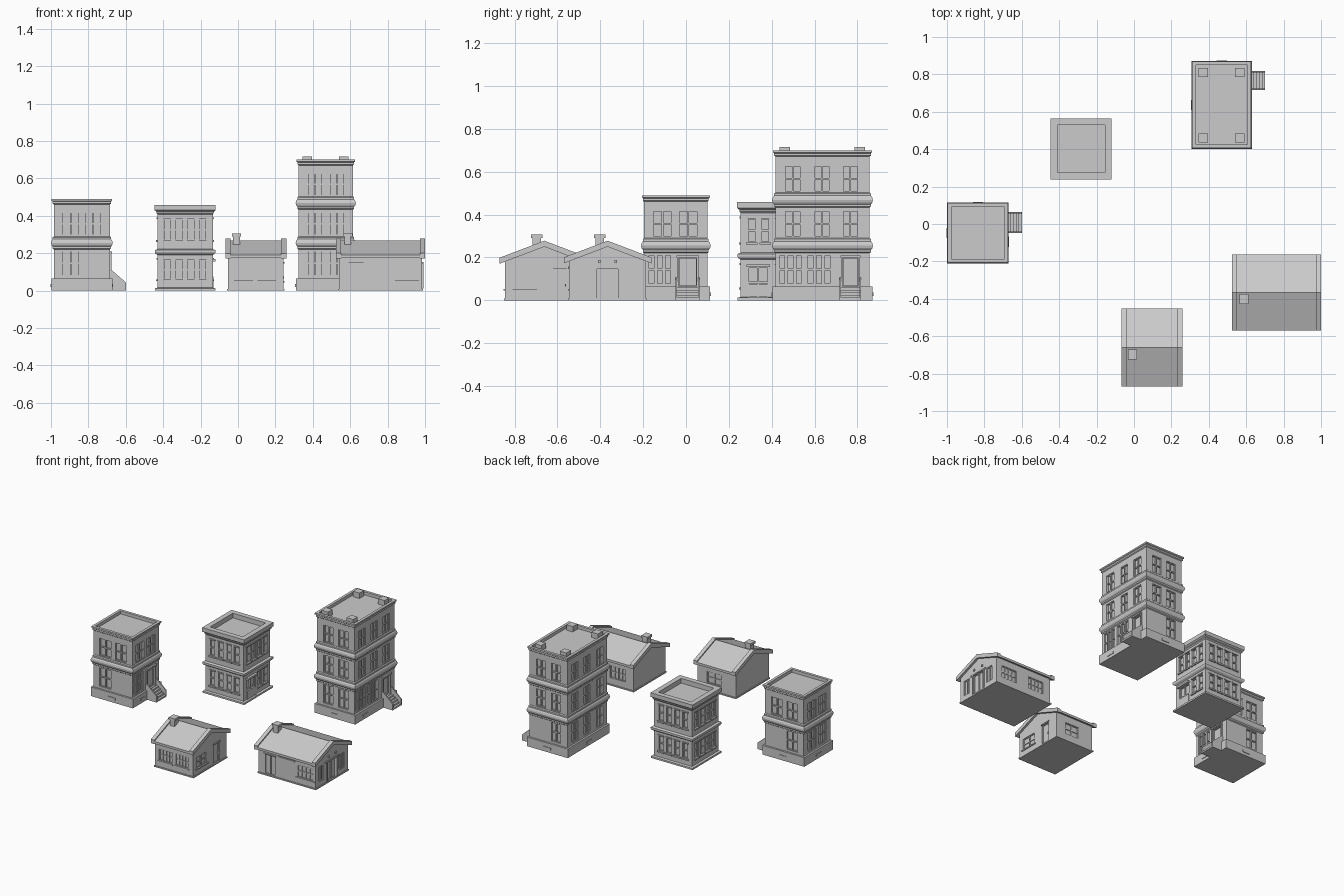
import bpy, bmesh

if "Cube" in bpy.data.objects:
    bpy.data.objects.remove(bpy.data.objects["Cube"])


def finish(name, bm):
    bmesh.ops.recalc_face_normals(bm, faces=bm.faces)
    me = bpy.data.meshes.new(name)
    bm.to_mesh(me)
    bm.free()
    ob = bpy.data.objects.new(name, me)
    bpy.context.collection.objects.link(ob)
    return ob


def bridge(bm, rings):
    """Join equal rings of points into a closed solid."""
    vs = [[bm.verts.new(p) for p in r] for r in rings]
    n = len(vs[0])
    for a, b in zip(vs, vs[1:]):
        for i in range(n):
            j = (i + 1) % n
            bm.faces.new((a[i], a[j], b[j], b[i]))
    bm.faces.new(vs[0][::-1])
    bm.faces.new(vs[-1])


def boxes(name, items):
    bm = bmesh.new()
    for x0, x1, y0, y1, z0, z1 in items:
        bridge(bm, [[(x0, y0, z), (x1, y0, z), (x1, y1, z), (x0, y1, z)] for z in (z0, z1)])
    return finish(name, bm)


def prism(name, profile, axis, spans):
    bm = bmesh.new()
    for a, b in spans:
        bridge(bm, [[(c, u, z) if axis == 'x' else (u, c, z) for u, z in profile] for c in (a, b)])
    return finish(name, bm)


def tower(name, r, profile):
    """Stack rectangular rings; profile holds (outward offset, height)."""
    x0, x1, y0, y1 = r
    bm = bmesh.new()
    bridge(bm, [[(x0 - o, y0 - o, z), (x1 + o, y0 - o, z), (x1 + o, y1 + o, z), (x0 - o, y1 + o, z)]
                for o, z in profile])
    return finish(name, bm)


def panel(r, side, u0, u1, z0, z1, d0, d1):
    """Box on a wall, d measured outward from the wall face."""
    x0, x1, y0, y1 = r
    return {'front': (u0, u1, y0 - d1, y0 - d0, z0, z1),
            'back': (u0, u1, y1 + d0, y1 + d1, z0, z1),
            'left': (x0 - d1, x0 - d0, u0, u1, z0, z1),
            'right': (x1 + d0, x1 + d1, u0, u1, z0, z1)}[side]


def openings(body, name, r, wins, depth=0.012, sill=0.0):
    """Cut recesses; each is (side, u0, u1, z0, z1, columns, rows)."""
    cut, trim = [], []
    t = 0.004
    for s, u0, u1, z0, z1, cols, rows in wins:
        cut.append(panel(r, s, u0, u1, z0, z1, -depth, 0.03))
        for i in range(cols + 1):
            c = u0 + (u1 - u0) * i / cols
            trim.append(panel(r, s, max(u0, c - t), min(u1, c + t), z0, z1, -depth - .002, -0.003))
        for i in range(rows + 1):
            c = z0 + (z1 - z0) * i / rows
            trim.append(panel(r, s, u0, u1, max(z0, c - t), min(z1, c + t), -depth - .002, -0.004))
        if sill:
            trim.append(panel(r, s, u0 - .006, u1 + .006, z0 - .01, z0, -.002, sill))
            trim.append(panel(r, s, u0 - .004, u1 + .004, z1, z1 + .008, -.002, sill * .7))
    cutter = boxes(name + "_cutter", cut)
    m = body.modifiers.new("openings", 'BOOLEAN')
    m.operation, m.object, m.solver = 'DIFFERENCE', cutter, 'EXACT'
    dg = bpy.context.evaluated_depsgraph_get()
    me = bpy.data.meshes.new_from_object(body.evaluated_get(dg))
    body.modifiers.clear()
    body.data = me
    bpy.data.objects.remove(cutter)
    boxes(name + "_window_frames", trim)


def stoop(name, x, length, y0, y1):
    """Entrance stairs with sloped side walls."""
    n = 5
    boxes(name + "_steps", [(x - .02, x + length * (n - i) / n, y0, y1, .012 * i, .012 * (i + 1))
                            for i in range(n)])
    side = [(x - .02, 0), (x + length, 0), (x + length, .043), (x, .107), (x - .02, .107)]
    prism(name + "_stair_walls", side, 'y', [(y0, y0 + .008), (y1 - .008, y1)])


def band(z):
    """Rounded moulding between storeys."""
    return [(0, z - .035), (.006, z - .03), (.006, z - .02), (.012, z - .012), (.015, z),
            (.012, z + .012), (.006, z + .02), (.006, z + .03), (0, z + .035)]


def apartment(name, r, floors, across, along, triples, door, top):
    """Town block: plinth, bands, parapet, windows, door."""
    prof = [(.013, 0), (.013, .064), (0, .064)]
    for k in range(1, floors):
        prof += band(.255 + .213 * (k - 1))
    prof += [(0, top - .03), (.006, top - .025), (.006, top - .014), (.011, top - .01), (.011, top),
             (-.008, top), (-.008, top - .022)]
    body = tower(name + "_walls", r, prof)
    w = []
    for k in range(floors):
        z0, z1 = (.08, .212) if k == 0 else (.297 + .21 * (k - 1), .418 + .21 * (k - 1))
        for i, u in enumerate(across):
            w.append(('front', *u, z0, z1, 2, 2)) if k or i == 0 or floors > 2 else None
            w.append(('back', *u, z0, z1, 2, 2)) if k or i == 0 else None
        for u in along:
            w.append(('left', *u, z0, z1, 2, 2))
            w.append(('right', *u, z0, z1, 2, 2)) if k else None
    for a, b in triples:
        s = (b - a) / 3
        w += [('right', a + s * i + .004, a + s * (i + 1) - .004, .075, .212, 1, 2) for i in range(3)]
    w.append(('right', *door, .066, .2, 1, 1))
    openings(body, name, r, w)
    # door surround and canopy, basement vents
    d0, d1 = door
    x0, x1, y0, y1 = r
    cx, cy = (x0 + x1) / 2, (y0 + y1) / 2
    parts = [panel(r, 'right', d0 - .008, d0, .06, .2, -.002, .008),
             panel(r, 'right', d1, d1 + .008, .06, .2, -.002, .008),
             panel(r, 'right', d0 - .01, d1 + .01, .2, .21, -.002, .012),
             panel(r, 'right', d0 + .02, d1 - .02, .09, .18, -.014, -.008)]
    parts += [panel(r, s, c - .027, c + .027, .02, .036, .01, .017)
              for s, c in (('front', cx), ('back', cx), ('left', cy), ('right', y0 + .1))]
    boxes(name + "_door_and_vents", parts)
    stoop(name, x1 + .013, .073, d0 - .014, d1 + .014)


# Two storey block
apartment("small_block", (-.985, -.685, -.195, .1), 2, [(-.94, -.85), (-.82, -.73)],
          [(-.155, -.065), (-.035, .055)], [(-.18, -.065)], (-.035, .05), .49)

# Three storey block with roof boxes
apartment("tall_block", (.323, .615, .417, .857), 3, [(.374, .45), (.49, .567)],
          [(.46, .535), (.597, .67), (.73, .803)], [(.43, .545), (.56, .68)], (.73, .803), .70)
boxes("tall_block_roof_boxes", [(x - .025, x + .025, y - .025, y + .025, .67, .716)
                                for x in (.37, .565) for y in (.46, .81)])

# Shop block: plinth, middle band, flared cornice and sunken roof
shop = (-.43, -.135, .255, .548)
prof = [(.014, 0), (.014, .012), (0, .016), (0, .19), (.012, .198), (.015, .205), (.015, .216), (0, .222),
        (0, .408), (.006, .415), (.006, .422), (.016, .43), (.016, .458), (-.02, .458), (-.02, .425)]
body = tower("shop_walls", shop, prof)
w = []
for side, a in (('front', -.43), ('back', -.43), ('left', .255), ('right', .255)):
    for i in range(4):
        u = a + .032 + i * .063
        w.append((side, u, u + .04, .27, .382, 1, 2))
        if side != 'right' or i > 1:
            w.append((side, u, u + .04, .06, .165, 1, 2))
w.append(('right', .29, .385, .012, .155, 2, 2))
openings(body, "shop", shop, w, sill=.008)
boxes("shop_entrance", [panel(shop, 'right', .293, .382, .015, .075, -.012, .003),
                        panel(shop, 'right', .283, .392, .155, .168, -.002, .016)])


def house(name, r, roof_x, ridge, chimney, wins, extras):
    """Low gabled house with its ridge along x."""
    x0, x1, y0, y1 = r
    eave = .256 - .38 * (ridge - y0)
    body = prism(name + "_walls", [(y0, 0), (y1, 0), (y1, eave), (ridge, .256), (y0, eave)], 'x', [(x0, x1)])
    openings(body, name, r, wins, depth=.009)
    boxes(name + "_plinth", [(x0 - .005, x1 + .005, y0 - .005, y1 + .005, 0, .009)])
    # roof slab and thicker gable-end trims
    h = y1 - ridge + .025
    for part, top, bottom, spans in (
            ("roof", .269, .253, [(roof_x[0] + .004, roof_x[1] - .004)]),
            ("gable_trim", .278, .25, [(roof_x[0], roof_x[0] + .027), (roof_x[1] - .027, roof_x[1])])):
        drop = .38 * h
        prism(name + "_" + part, [(ridge - h, bottom - drop), (ridge, bottom), (ridge + h, bottom - drop),
                                  (ridge + h, top - drop), (ridge, top), (ridge - h, top - drop)], 'x', spans)
    cx, cy = chimney
    boxes(name + "_chimney", [(cx - .018, cx + .018, cy - .02, cy + .02, .22, .292),
                              (cx - .024, cx + .024, cy - .027, cy + .027, .29, .306)])
    boxes(name + "_trim", [panel(r, *e) for e in extras])


# Small house
house("small_house", (-.053, .243, -.845, -.477), (-.068, .258), -.661, (-.008, -.697),
      [('front', -.022, .08, .053, .134, 4, 2), ('front', .105, .203, .053, .134, 4, 2),
       ('right', -.81, -.695, .05, .128, 2, 2), ('right', -.62, -.555, .01, .145, 1, 1),
       ('back', .06, .17, .053, .134, 2, 2)],
      [('right', -.625, -.55, .145, .153, -.002, .006), ('right', -.82, -.685, .042, .05, -.002, .006),
       ('front', -.03, .088, .045, .053, -.002, .006), ('front', .097, .211, .045, .053, -.002, .006),
       ('right', -.565, -.56, .065, .075, -.01, .004)])

# Long house
house("long_house", (.54, .985, -.545, -.187), (.523, 1.0), -.366, (.587, -.402),
      [('front', .59, .67, .01, .147, 2, 1), ('front', .84, .968, .053, .138, 4, 2),
       ('right', -.508, -.455, .04, .145, 2, 1), ('right', -.285, -.232, .04, .145, 2, 1),
       ('right', -.415, -.318, .01, .145, 2, 1),
       ('back', .6, .72, .053, .138, 4, 2), ('back', .82, .94, .053, .138, 4, 2)],
      [('right', -.44, -.293, .145, .154, -.002, .006), ('right', -.425, -.415, .01, .145, -.002, .006),
       ('right', -.318, -.308, .01, .145, -.002, .006), ('right', -.41, -.4, .175, .188, -.002, .008),
       ('right', -.333, -.323, .175, .188, -.002, .008), ('front', .695, .825, .15, .158, -.002, .006),
       ('front', .832, .976, .045, .053, -.002, .006), ('front', .582, .678, .147, .154, -.002, .006)])
